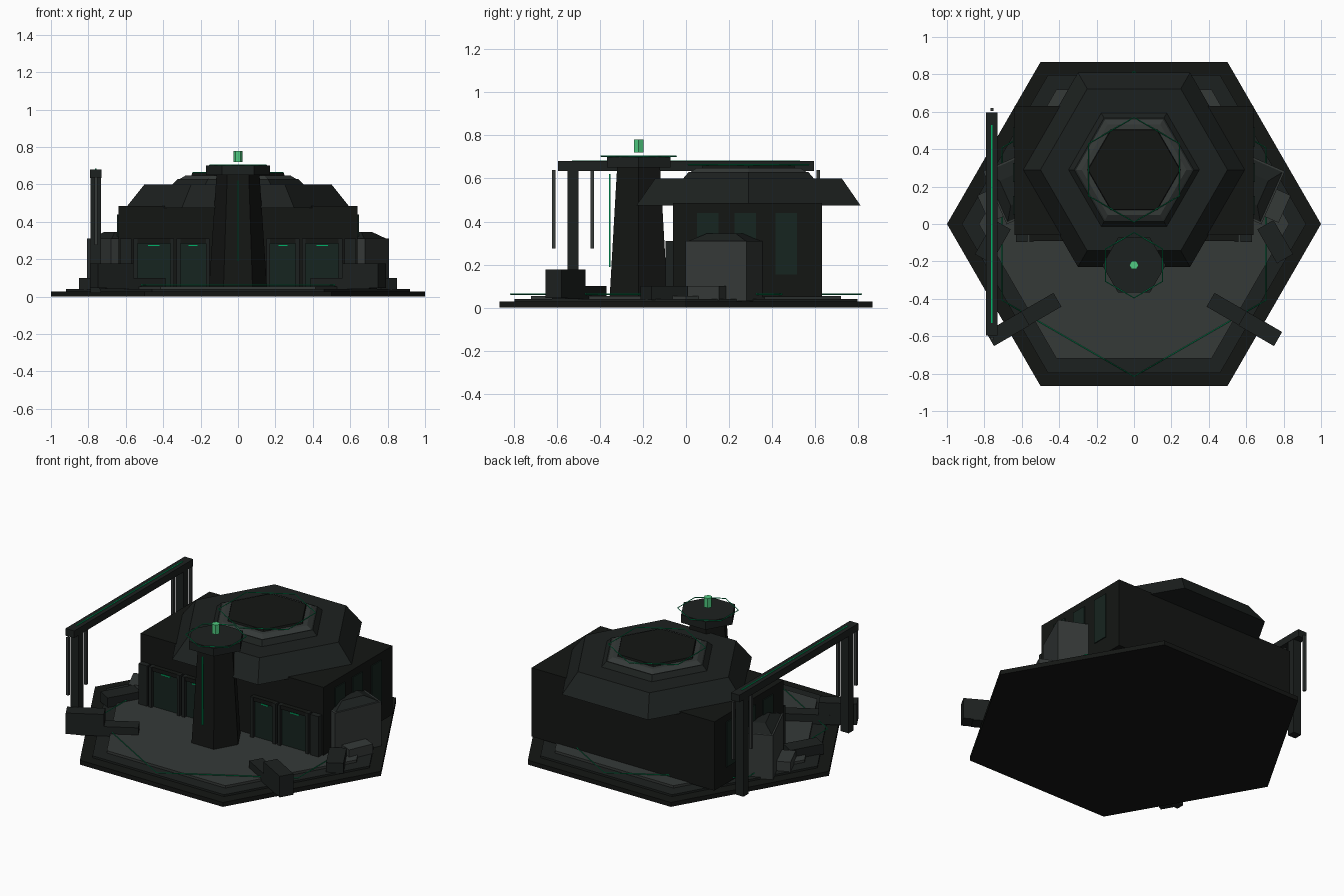
import bpy
from math import radians

if "Cube" in bpy.data.objects:
    bpy.data.objects.remove(bpy.data.objects["Cube"])


def mat(name, r, g, b):
    m = bpy.data.materials.new(name)
    m.diffuse_color = (r, g, b, 1)
    m.use_nodes = True
    m.node_tree.nodes["Principled BSDF"].inputs["Base Color"].default_value = m.diffuse_color
    return m


BLACK = mat("black_metal", .007, .008, .007)
DARK = mat("dark_metal", .012, .015, .014)
GREY = mat("grey_metal", .035, .041, .039)
GLASS = mat("dark_glass", .008, .018, .014)
GREEN = mat("green_light", .0, .45, .14)
LAMP = mat("lamp_green", .08, .6, .22)


def finish(name, m):
    o = bpy.context.object
    o.name = name
    o.data.materials.append(m)
    return o


def box(name, x, y, z, m, yaw=0):
    """Box from (min, max) ranges, turned about its own centre."""
    c = [(a + b) / 2 for a, b in (x, y, z)]
    bpy.ops.mesh.primitive_cube_add(size=1, location=c, rotation=(0, 0, radians(yaw)))
    bpy.context.object.scale = [b - a for a, b in (x, y, z)]
    return finish(name, m)


def cbox(name, cx, cy, lx, ly, z, m, yaw=0):
    return box(name, (cx - lx / 2, cx + lx / 2), (cy - ly / 2, cy + ly / 2), z, m, yaw)


def prism(name, r1, r2, z0, z1, y, m):
    """Hexagonal frustum with corners on the x axis."""
    bpy.ops.mesh.primitive_cone_add(vertices=6, radius1=r1, radius2=r2, depth=z1 - z0,
                                    location=(0, y, (z0 + z1) / 2),
                                    rotation=(0, 0, radians(30)))
    return finish(name, m)


def ring(name, r, y, z, t):
    """Thin hexagonal light line with corners on the y axis."""
    bpy.ops.mesh.primitive_torus_add(major_segments=6, minor_segments=4, major_radius=r,
                                     minor_radius=t, location=(0, y, z),
                                     rotation=(0, 0, radians(30)))
    return finish(name, GREEN)


# Stepped base
prism("base_lower", 1, 1, 0, .028, 0, BLACK)
prism("base_middle", .92, .92, .028, .04, 0, DARK)
prism("base_deck", .83, .83, .04, .055, 0, GREY)
ring("deck_light_line", .815, 0, .063, .003)

# Main hall and hexagonal roof
HY = .29
box("main_hall", (-.64, .64), (-.06, .63), (.05, .485), BLACK)
prism("roof_slope", .6, .5, .475, .6, HY, DARK)
prism("roof_step", .35, .32, .6, .63, HY, DARK)
prism("roof_collar", .31, .28, .63, .648, HY, GREY)
prism("roof_cap", .25, .245, .645, .66, HY, BLACK)
ring("roof_light_line", .28, HY, .664, .003)

# Doors, frames and side windows
for s in (-1, 1):
    for cx, w in ((.45, .18), (.24, .14)):
        cbox("door", s * cx, -.065, w, .02, (.055, .29), GLASS)
        cbox("door_lintel", s * cx, -.07, w + .03, .04, (.285, .31), BLACK)
        cbox("door_light", s * cx, -.077, w * .35, .005, (.27, .276), GREEN)
        for e in (-1, 1):
            cbox("door_post", s * cx + e * (w / 2 + .008), -.075, .02, .04, (.055, .31), DARK)
    cbox("corner_post", s * .6, -.07, .06, .05, (.055, .31), DARK)
    for cy in (.1, .275, .465):
        cbox("side_window", s * .64, cy, .012, .1, (.155, .44), GLASS)

# Tower with cap and lamp
TY = -.22
prism("tower", .155, .115, .05, .655, TY, BLACK)
prism("tower_cap", .17, .17, .65, .7, TY, DARK)
ring("tower_light_line", .175, TY, .703, .003)
cbox("tower_front_strip", 0, -.354, .007, .007, (.19, .62), GREEN)
prism("tower_lamp", .025, .025, .72, .78, TY, LAMP)

# Gantry on the left
GX = -.76
box("gantry_beam", (GX - .03, GX + .03), (-.595, .595), (.635, .68), DARK)
box("gantry_light", (GX - .004, GX + .004), (-.53, .53), (.678, .684), GREEN)
for s in (-1, 1):
    cbox("gantry_post", GX, s * .525, .055, .05, (.02, .64), DARK)
    for y in (.435, .613):
        cbox("hanging_rod", GX, s * y, .016, .016, (.275, .64), GREY)

# Side huts and barriers, mirrored left and right
for s in (-1, 1):
    cbox("hut", s * .62, .195, .27, .31, (.03, .31), GREY, -24 * s)
    roof = cbox("hut_roof", s * .62, .195, .25, .29, (.31, .345), DARK, -24 * s)
    for v in roof.data.vertices:
        if v.co.z > 0:
            v.co.x *= .6
            v.co.y *= .5
    cbox("front_barrier_low", s * .565, -.495, .36, .085, (.04, .1), DARK, -30 * s)
    cbox("front_barrier_high", s * .675, -.56, .22, .087, (.045, .178), DARK, -30 * s)
    cbox("side_barrier", s * .755, -.095, .21, .1, (.035, .1), DARK, -60 * s)
    cbox("side_block", s * .76, .1, .1, .16, (.035, .1), GREY, -24 * s)
